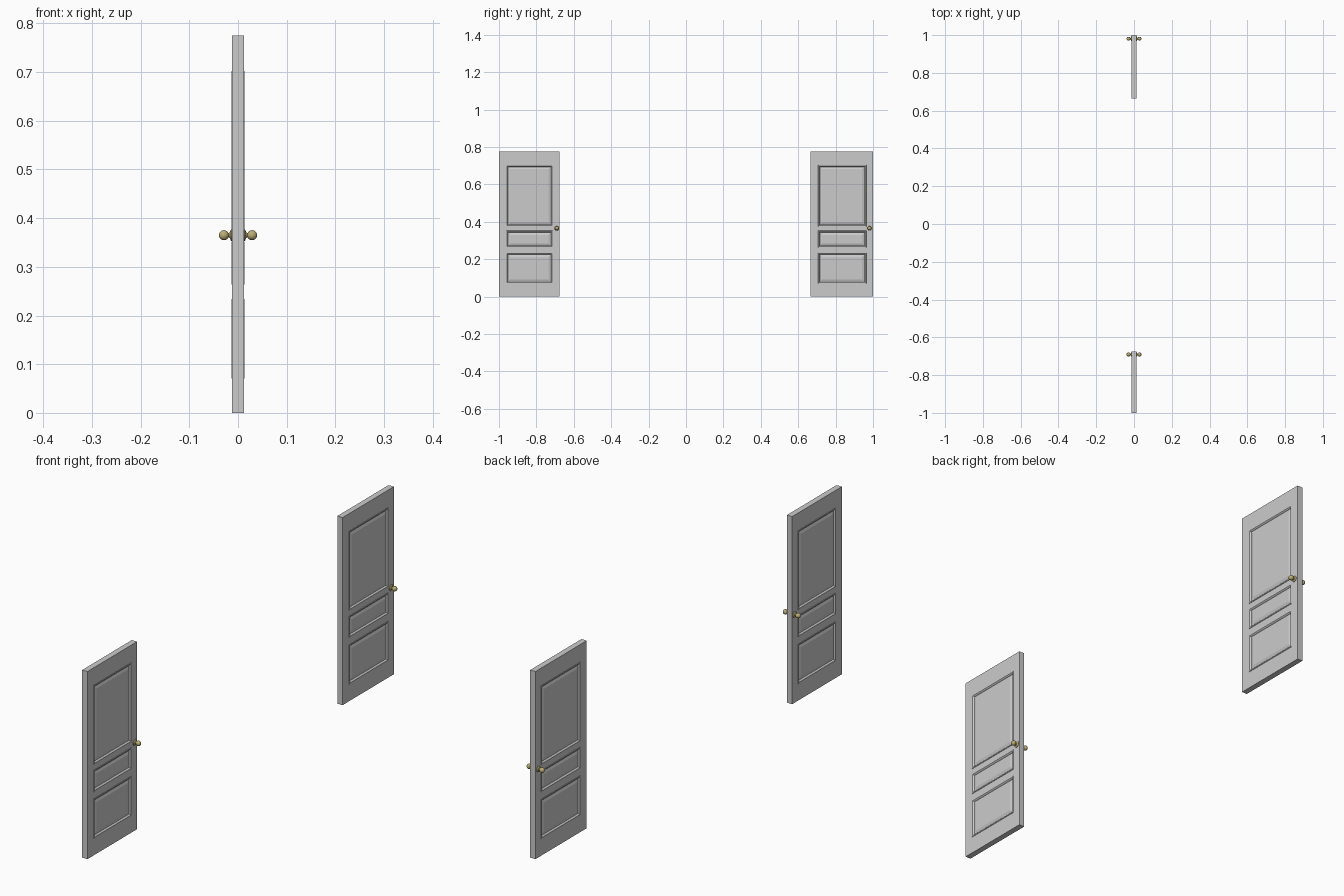
import bpy, bmesh, math

if "Cube" in bpy.data.objects:
    bpy.data.objects.remove(bpy.data.objects["Cube"])

HALF = 0.012      # half thickness of the slab
HEIGHT = 0.775
PANELS_Z = [(0.07, 0.234), (0.263, 0.352), (0.375, 0.703)]
# panel section: (inset from panel edge, distance from door mid-plane)
PANEL_PROFILE = [(0, HALF), (0.0005, 0.0135), (0.004, 0.0135), (0.007, 0.011),
                 (0.009, 0.0075), (0.013, 0.0075), (0.022, 0.0105)]
# knob section: (distance from door mid-plane, radius), ball added below
KNOB_PROFILE = [(0.010, 0.012), (0.0135, 0.012), (0.0155, 0.010),
                (0.0165, 0.006), (0.019, 0.0045)]
BALL_X, BALL_R = 0.029, 0.0103

brass = bpy.data.materials.new("brass")
brass.diffuse_color = (0.50, 0.42, 0.18, 1)
brass.use_nodes = True
brass.node_tree.nodes["Principled BSDF"].inputs["Base Color"].default_value = brass.diffuse_color


def finish(bm, name):
    bmesh.ops.remove_doubles(bm, verts=bm.verts, dist=1e-5)
    bmesh.ops.recalc_face_normals(bm, faces=bm.faces)
    me = bpy.data.meshes.new(name)
    bm.to_mesh(me)
    bm.free()
    ob = bpy.data.objects.new(name, me)
    bpy.context.collection.objects.link(ob)
    return ob


def rect(bm, x, y0, y1, z0, z1):
    return [bm.verts.new((x, y, z)) for y, z in
            ((y0, z0), (y1, z0), (y1, z1), (y0, z1))]


def bridge(bm, a, b):
    n = len(a)
    for i in range(n):
        j = (i + 1) % n
        bm.faces.new((a[i], a[j], b[j], b[i]))


def door(name, y0, y1, p0, p1):
    bm = bmesh.new()
    ys = [y0, p0, p1, y1]
    zs = [0] + [z for p in PANELS_Z for z in p] + [HEIGHT]
    for s in (-1, 1):
        # stiles and rails as a grid, panels as stepped rings
        for i in range(3):
            for j in range(len(zs) - 1):
                cell = (ys[i], ys[i + 1], zs[j], zs[j + 1])
                if i == 1 and j % 2 == 1:
                    loops = [rect(bm, s * x, cell[0] + d, cell[1] - d,
                                  cell[2] + d, cell[3] - d)
                             for d, x in PANEL_PROFILE]
                    for a, b in zip(loops, loops[1:]):
                        bridge(bm, a, b)
                    bm.faces.new(loops[-1])
                else:
                    bm.faces.new(rect(bm, s * HALF, *cell))
    bmesh.ops.remove_doubles(bm, verts=bm.verts, dist=1e-5)
    # close the four narrow edges between the two faces
    rim = [e for e in bm.edges if e.is_boundary]
    bmesh.ops.bridge_loops(bm, edges=rim)
    finish(bm, name)


def knob(name, y, z, side, seg=32):
    # lathe the rosette, neck and ball around the x axis
    start = math.pi - math.asin(KNOB_PROFILE[-1][1] / BALL_R)
    prof = list(KNOB_PROFILE)
    for k in range(12):
        t = start * (1 - k / 12)
        prof.append((BALL_X + BALL_R * math.cos(t), BALL_R * math.sin(t)))
    bm = bmesh.new()
    loops = []
    for x, r in prof:
        loops.append([bm.verts.new((side * x,
                                    y + r * math.cos(2 * math.pi * k / seg),
                                    z + r * math.sin(2 * math.pi * k / seg)))
                      for k in range(seg)])
    for a, b in zip(loops, loops[1:]):
        bridge(bm, a, b)
    tip = bm.verts.new((side * (BALL_X + BALL_R), y, z))
    for k in range(seg):
        bm.faces.new((loops[-1][k], loops[-1][(k + 1) % seg], tip))
    bm.faces.new(loops[0])
    ob = finish(bm, name)
    ob.data.materials.append(brass)
    bpy.ops.object.select_all(action='DESELECT')
    ob.select_set(True)
    bpy.context.view_layer.objects.active = ob
    bpy.ops.object.shade_smooth_by_angle(angle=math.radians(35))


# slab y range, panel y range, knob y
for label, y0, y1, p0, p1, ky in (("left", -1.0, -0.676, -0.960, -0.713, -0.691),
                                  ("right", 0.665, 1.0, 0.707, 0.964, 0.981)):
    door(label + "_door", y0, y1, p0, p1)
    for side, tag in ((1, "front"), (-1, "back")):
        knob(f"{label}_knob_{tag}", ky, 0.365, side)
